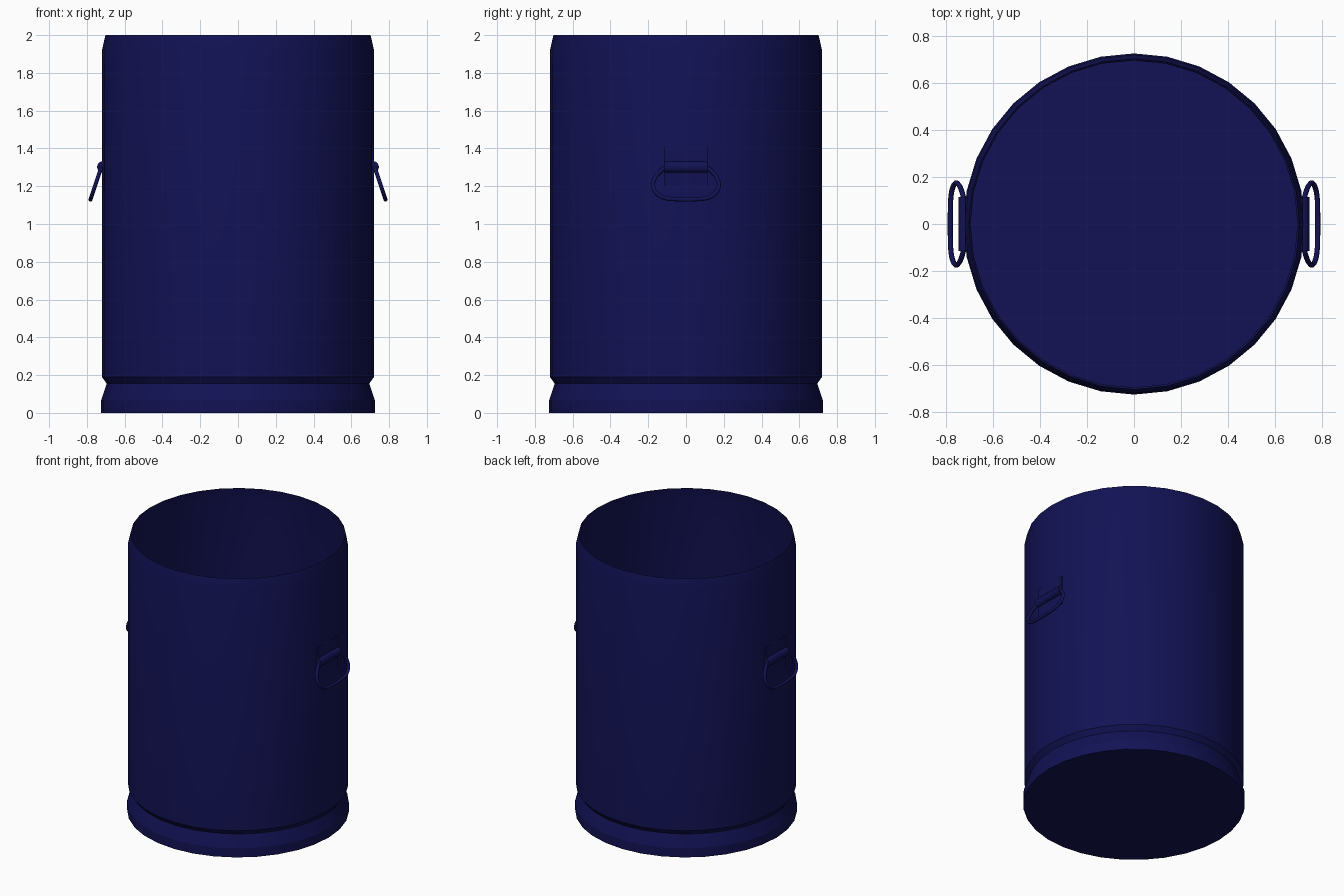
import bpy, bmesh, math
from mathutils import Vector

if "Cube" in bpy.data.objects:
    bpy.data.objects.remove(bpy.data.objects["Cube"])

navy = bpy.data.materials.new("navy_paint")
navy.diffuse_color = (0.006, 0.006, 0.09, 1)
navy.use_nodes = True
navy.node_tree.nodes["Principled BSDF"].inputs["Base Color"].default_value = navy.diffuse_color


def finish(ob, angle=35):
    ob.data.materials.clear()
    ob.data.materials.append(navy)
    bpy.ops.object.select_all(action='DESELECT')
    ob.select_set(True)
    bpy.context.view_layer.objects.active = ob
    bpy.ops.object.shade_smooth_by_angle(angle=math.radians(angle))


def mesh_object(name, bm):
    bmesh.ops.recalc_face_normals(bm, faces=bm.faces)
    me = bpy.data.meshes.new(name)
    bm.to_mesh(me)
    bm.free()
    ob = bpy.data.objects.new(name, me)
    bpy.context.collection.objects.link(ob)
    return ob


# Open-topped bin body: thin shell lathed from a profile, closed at the bottom
SIDES = 32
profile = [(0.725, 0), (0.725, 0.065), (0.695, 0.155), (0.72, 0.19),
           (0.72, 1.92), (0.702, 2.0)]
bm = bmesh.new()
rings = []
for r, z in profile:
    rings.append([bm.verts.new((r * math.cos(math.tau * i / SIDES),
                                r * math.sin(math.tau * i / SIDES), z))
                  for i in range(SIDES)])
for a, b in zip(rings, rings[1:]):
    for i in range(SIDES):
        j = (i + 1) % SIDES
        bm.faces.new((a[i], a[j], b[j], b[i]))
bm.faces.new(rings[0][::-1])
finish(mesh_object("bin_body", bm), 15)


# Strap: flat plate that wraps over the ring's bar, extruded along y
def add_strap(side, name):
    arc = [(0.719 + 0.027 * math.sin(t), 1.302 + 0.03 * math.cos(t))
           for t in [math.pi * k / 10 for k in range(11)]]
    outline = [(0.717, 1.41)] + arc + [(0.717, 1.20), (0.700, 1.20), (0.700, 1.41)]
    bm = bmesh.new()
    face = bm.faces.new([bm.verts.new((side * x, -0.115, z)) for x, z in outline])
    ext = bmesh.ops.extrude_face_region(bm, geom=[face])
    bmesh.ops.translate(bm, vec=Vector((0, 0.23, 0)),
                        verts=[v for v in ext["geom"] if isinstance(v, bmesh.types.BMVert)])
    finish(mesh_object(name, bm))


# D-shaped ring hanging outwards from the strap
def add_ring(side, name):
    half = [(0.105, 1.30), (0.14, 1.275), (0.168, 1.235), (0.174, 1.20),
            (0.158, 1.165), (0.12, 1.14), (0.07, 1.132)]
    path = half + [(-y, z) for y, z in reversed(half)]
    cu = bpy.data.curves.new(name, 'CURVE')
    cu.dimensions = '3D'
    cu.bevel_depth = 0.011
    cu.bevel_resolution = 2
    cu.resolution_u = 3
    sp = cu.splines.new('BEZIER')
    sp.bezier_points.add(len(path) - 1)
    sp.use_cyclic_u = True
    for p, (y, z) in zip(sp.bezier_points, path):
        p.co = (side * (0.724 + (1.30 - z) * 0.335), y, z)
        p.handle_left_type = p.handle_right_type = 'AUTO'
    ob = bpy.data.objects.new(name, cu)
    bpy.context.collection.objects.link(ob)
    bpy.ops.object.select_all(action='DESELECT')
    ob.select_set(True)
    bpy.context.view_layer.objects.active = ob
    bpy.ops.object.convert(target='MESH')
    finish(bpy.context.object, 60)


for side, label in ((1, "right"), (-1, "left")):
    add_strap(side, label + "_handle_strap")
    add_ring(side, label + "_handle_ring")
